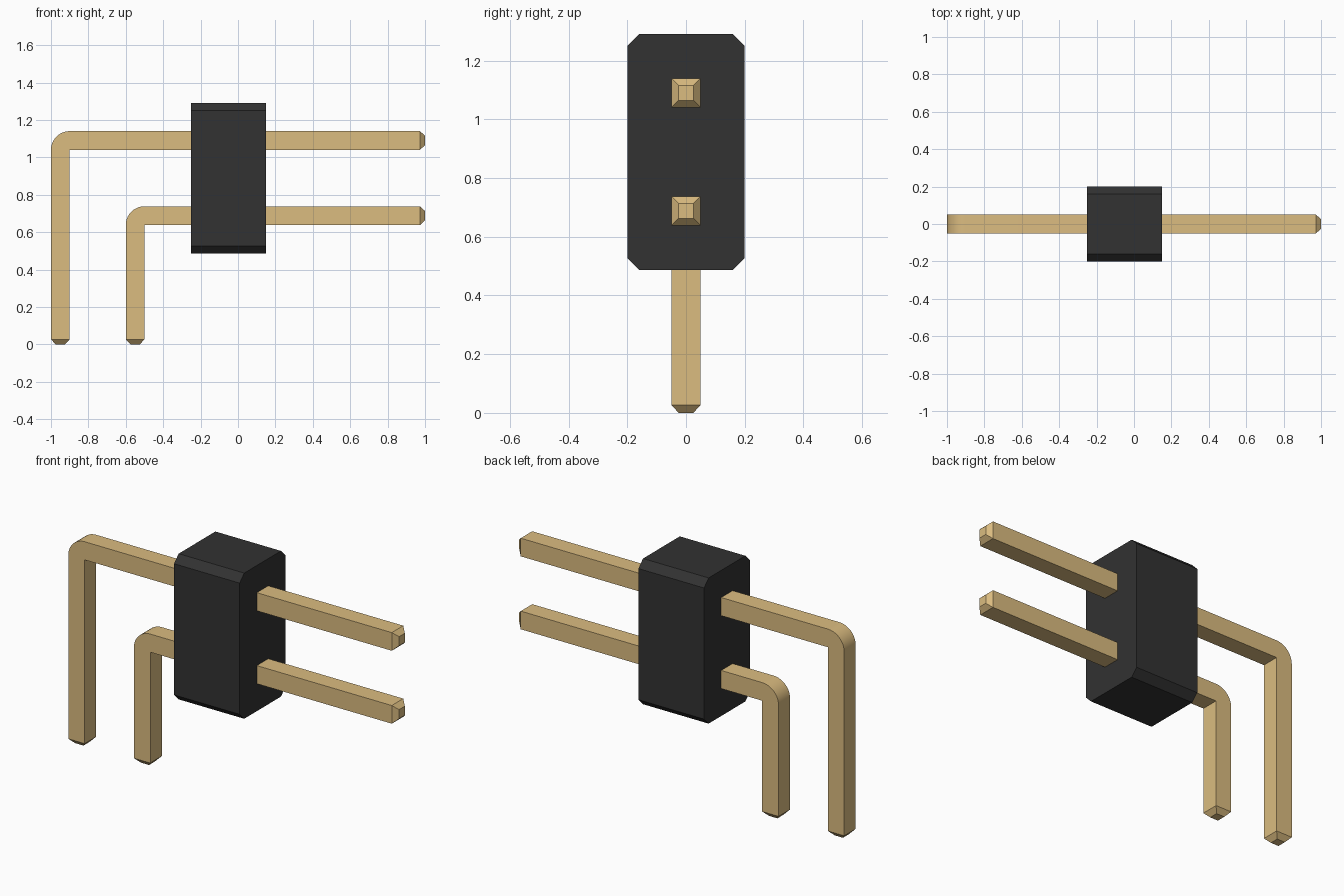
import bpy, bmesh, math
from mathutils import Vector

cube = bpy.data.objects.get("Cube")
if cube:
    bpy.data.objects.remove(cube, do_unlink=True)


def material(name, srgb):
    lin = [((c / 255 + 0.055) / 1.055) ** 2.4 for c in srgb]
    mat = bpy.data.materials.new(name)
    mat.use_nodes = True
    mat.diffuse_color = (*lin, 1)
    bsdf = mat.node_tree.nodes["Principled BSDF"]
    bsdf.inputs["Base Color"].default_value = (*lin, 1)
    bsdf.inputs["Roughness"].default_value = 0.6
    return mat


black = material("black plastic", (50, 50, 50))
gold = material("gold metal", (219, 188, 128))


def finish(name, bm, mat):
    bmesh.ops.recalc_face_normals(bm, faces=bm.faces)
    mesh = bpy.data.meshes.new(name)
    bm.to_mesh(mesh)
    bm.free()
    mesh.materials.append(mat)
    obj = bpy.data.objects.new(name, mesh)
    bpy.context.collection.objects.link(obj)
    return obj


# Housing: chamfered rectangle in y-z, extruded along x
def housing(x0, x1, half_y, z0, z1, c):
    outline = [(-half_y + c, z0), (half_y - c, z0), (half_y, z0 + c), (half_y, z1 - c),
               (half_y - c, z1), (-half_y + c, z1), (-half_y, z1 - c), (-half_y, z0 + c)]
    bm = bmesh.new()
    face = bm.faces.new([bm.verts.new((x0, y, z)) for y, z in outline])
    ext = bmesh.ops.extrude_face_region(bm, geom=[face], use_keep_orig=True)
    moved = [g for g in ext["geom"] if isinstance(g, bmesh.types.BMVert)]
    bmesh.ops.translate(bm, verts=moved, vec=(x1 - x0, 0, 0))
    finish("housing", bm, black)


# Pin: square section swept from the foot, around the bend, to the mating tip
def pin(name, bend_x, bend_z, w=0.1, tip=0.027, end_x=1.0, steps=10):
    half = w / 2
    inner = Vector((bend_x, 0, bend_z))      # sharp inside corner of the bend
    left, up = Vector((-1, 0, 0)), Vector((0, 0, 1))
    sections = []                            # (centre, outward direction, half size)
    for z, h in ((0, half / 2), (tip, half)):
        sections.append((Vector((bend_x - half, 0, z)), left, h))
    for i in range(steps + 1):
        a = math.pi / 2 * i / steps
        out = left * math.cos(a) + up * math.sin(a)
        sections.append((inner + out * half, out, half))
    for x, h in ((end_x - tip, half), (end_x, half / 2)):
        sections.append((Vector((x, 0, bend_z + half)), up, h))

    bm = bmesh.new()
    rings = []
    for centre, out, h in sections:
        rings.append([bm.verts.new(centre + out * (h * s) + Vector((0, h * t, 0)))
                      for s, t in ((-1, -1), (1, -1), (1, 1), (-1, 1))])
    for a, b in zip(rings, rings[1:]):
        for k in range(4):
            j = (k + 1) % 4
            bm.faces.new((a[k], a[j], b[j], b[k]))
    bm.faces.new(rings[0])
    bm.faces.new(rings[-1])
    bmesh.ops.remove_doubles(bm, verts=bm.verts, dist=1e-5)
    obj = finish(name, bm, gold)
    bpy.ops.object.select_all(action='DESELECT')
    obj.select_set(True)
    bpy.context.view_layer.objects.active = obj
    bpy.ops.object.shade_smooth_by_angle(angle=math.radians(20))


housing(-0.25, 0.15, 0.2, 0.487, 1.29, 0.04)
pin("upper_pin", -0.9, 1.04)
pin("lower_pin", -0.5, 0.638)
